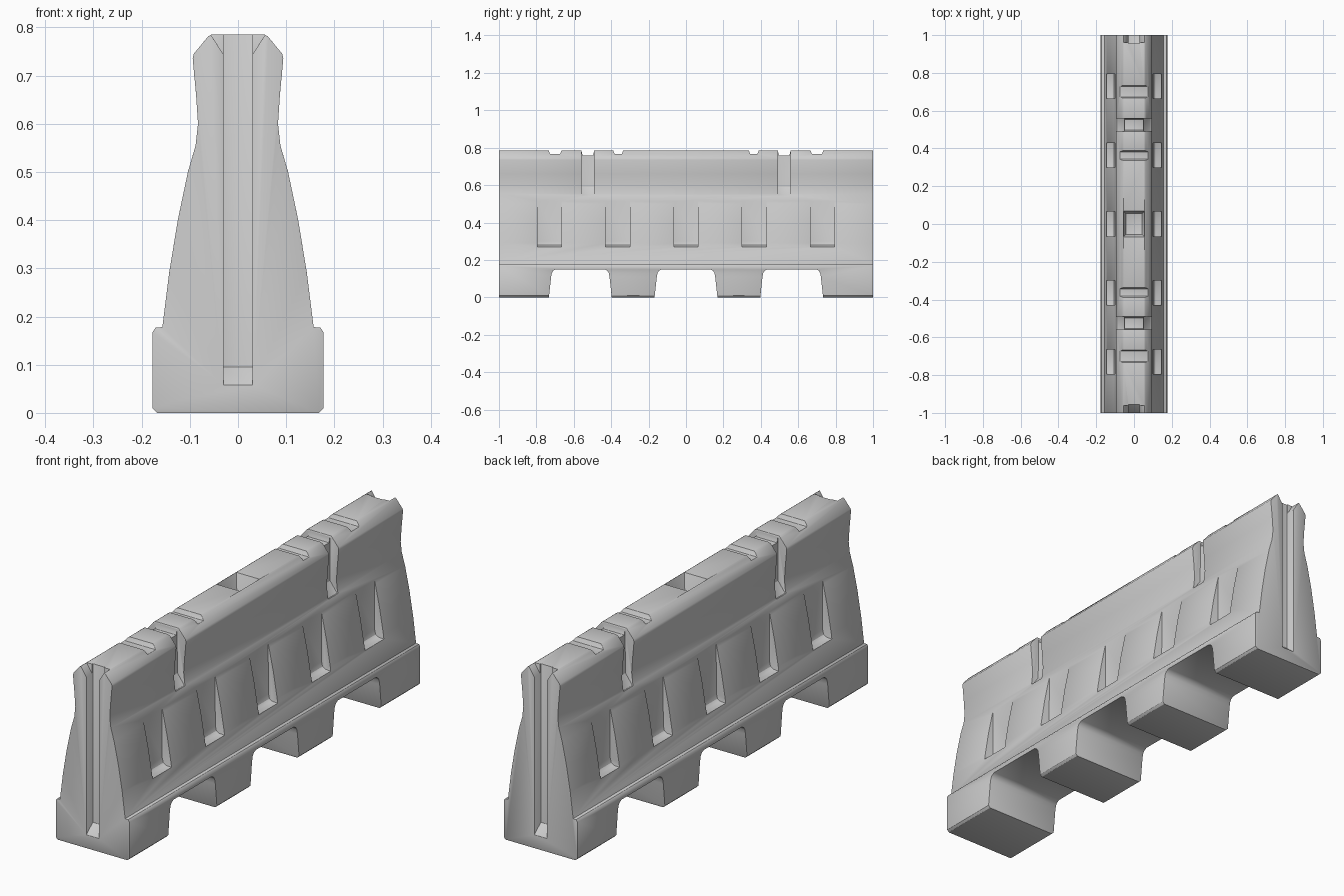
import bpy, bmesh, math
from mathutils import Vector

if "Cube" in bpy.data.objects:
    bpy.data.objects.remove(bpy.data.objects["Cube"])

plastic = bpy.data.materials.new("light grey plastic")
plastic.diffuse_color = (0.6, 0.6, 0.6, 1)
plastic.use_nodes = True
plastic.node_tree.nodes["Principled BSDF"].inputs["Base Color"].default_value = plastic.diffuse_color


def prism(name, pts, axis, a, b):
    """Extrude a 2D outline along an axis: 'x' takes (y, z), 'y' takes (x, z), 'z' takes (x, y)."""
    place = {'x': lambda p, d: (d, p[0], p[1]),
             'y': lambda p, d: (p[0], d, p[1]),
             'z': lambda p, d: (p[0], p[1], d)}[axis]
    bm = bmesh.new()
    lo = [bm.verts.new(place(p, a)) for p in pts]
    hi = [bm.verts.new(place(p, b)) for p in pts]
    bm.faces.new(lo)
    bm.faces.new(hi[::-1])
    n = len(pts)
    for i in range(n):
        bm.faces.new((lo[i], hi[i], hi[(i + 1) % n], lo[(i + 1) % n]))
    bmesh.ops.recalc_face_normals(bm, faces=bm.faces)
    me = bpy.data.meshes.new(name)
    bm.to_mesh(me)
    bm.free()
    ob = bpy.data.objects.new(name, me)
    bpy.context.collection.objects.link(ob)
    return ob


def box(name, x0, x1, y0, y1, z0, z1):
    return prism(name, [(x0, y0), (x1, y0), (x1, y1), (x0, y1)], 'z', z0, z1)


def cut(cutter):
    """Subtract a cutter from the body and discard it."""
    cutter.hide_render = True
    m = body.modifiers.new("cut", 'BOOLEAN')
    m.operation, m.solver, m.object = 'DIFFERENCE', 'EXACT', cutter
    bpy.context.view_layer.objects.active = body
    bpy.ops.object.modifier_apply(modifier=m.name)
    bpy.data.objects.remove(cutter)


# Barrier body: wide foot, sloped waist, flared chamfered head
half = [(0.168, 0.0), (0.177, 0.009), (0.177, 0.168), (0.171, 0.177), (0.157, 0.178),
        (0.143, 0.29), (0.125, 0.40), (0.104, 0.50), (0.088, 0.555), (0.083, 0.60),
        (0.087, 0.66), (0.094, 0.735), (0.092, 0.745), (0.063, 0.78), (0.056, 0.785)]
body = prism("barrier_body", half + [(-x, z) for x, z in reversed(half)], 'y', -1, 1)
body.data.materials.append(plastic)

# Lifting gaps under the foot, with rounded upper corners
gap = [(0.170, -0.05), (0.168, 0.0), (0.156, 0.11), (0.152, 0.13), (0.145, 0.142), (0.13, 0.15)]
for yc in (-0.565, 0, 0.565):
    cut(prism("gap_cutter", [(yc + y, z) for y, z in gap]
              + [(yc - y, z) for y, z in reversed(gap)], 'x', -0.3, 0.3))

for s in (-1, 1):
    # Side pockets that fade into the slope
    for yc in (-0.73, -0.365, 0, 0.365, 0.73):
        p = [(0.099, 0.60), (0.101, 0.30), (0.106, 0.28), (0.118, 0.272), (0.3, 0.26), (0.3, 0.60)]
        cut(prism("pocket_cutter", [(s * x, z) for x, z in p], 'y', yc - 0.065, yc + 0.065))
    # Strap slots up both sides of the head
    for yc in (-0.525, 0.525):
        p = [(0.3, 0.54), (0.086, 0.545), (0.053, 0.59), (0.05, 0.9), (0.3, 0.9)]
        cut(prism("slot_cutter", [(s * x, z) for x, z in p], 'y', yc - 0.033, yc + 0.033))
    # Notches across the top
    for y0, y1, z in ((0.49, 0.56, 0.757), (0.665, 0.735, 0.766), (0.335, 0.39, 0.766)):
        a, b = sorted((s * y0, s * y1))
        cut(prism("notch_cutter", [(a + 0.008, z), (b - 0.008, z), (b + 0.004, 0.8), (a - 0.004, 0.8)],
                  'x', -0.3, 0.3))
    # Connector groove in the end face, flared at the top
    g = [(1.05, 0.055), (1.0, 0.058), (0.955, 0.095), (0.955, 0.9), (1.05, 0.9)]
    cut(prism("groove_cutter", [(s * y, z) for y, z in g], 'x', -0.03, 0.03))
    a, b = sorted((s * 0.96, s * 1.05))
    cut(prism("flare_cutter", [(-0.029, 0.742), (0.029, 0.742), (0.066, 0.80), (-0.066, 0.80)], 'y', a, b))

# Filler well in the middle of the top, narrowing downwards
well = box("well_cutter", -0.058, 0.058, -0.07, 0.07, 0.70, 0.80)
for v in well.data.vertices:
    if v.co.z < 0.75:
        v.co.x *= 0.75
        v.co.y *= 0.78
cut(well)

# Soft moulded edges
bev = body.modifiers.new("soft_edges", 'BEVEL')
bev.width, bev.segments = 0.005, 2
bev.limit_method, bev.angle_limit = 'ANGLE', math.radians(35)
bpy.context.view_layer.objects.active = body
body.select_set(True)
bpy.ops.object.modifier_apply(modifier=bev.name)
bpy.ops.object.shade_smooth_by_angle(angle=math.radians(35))
